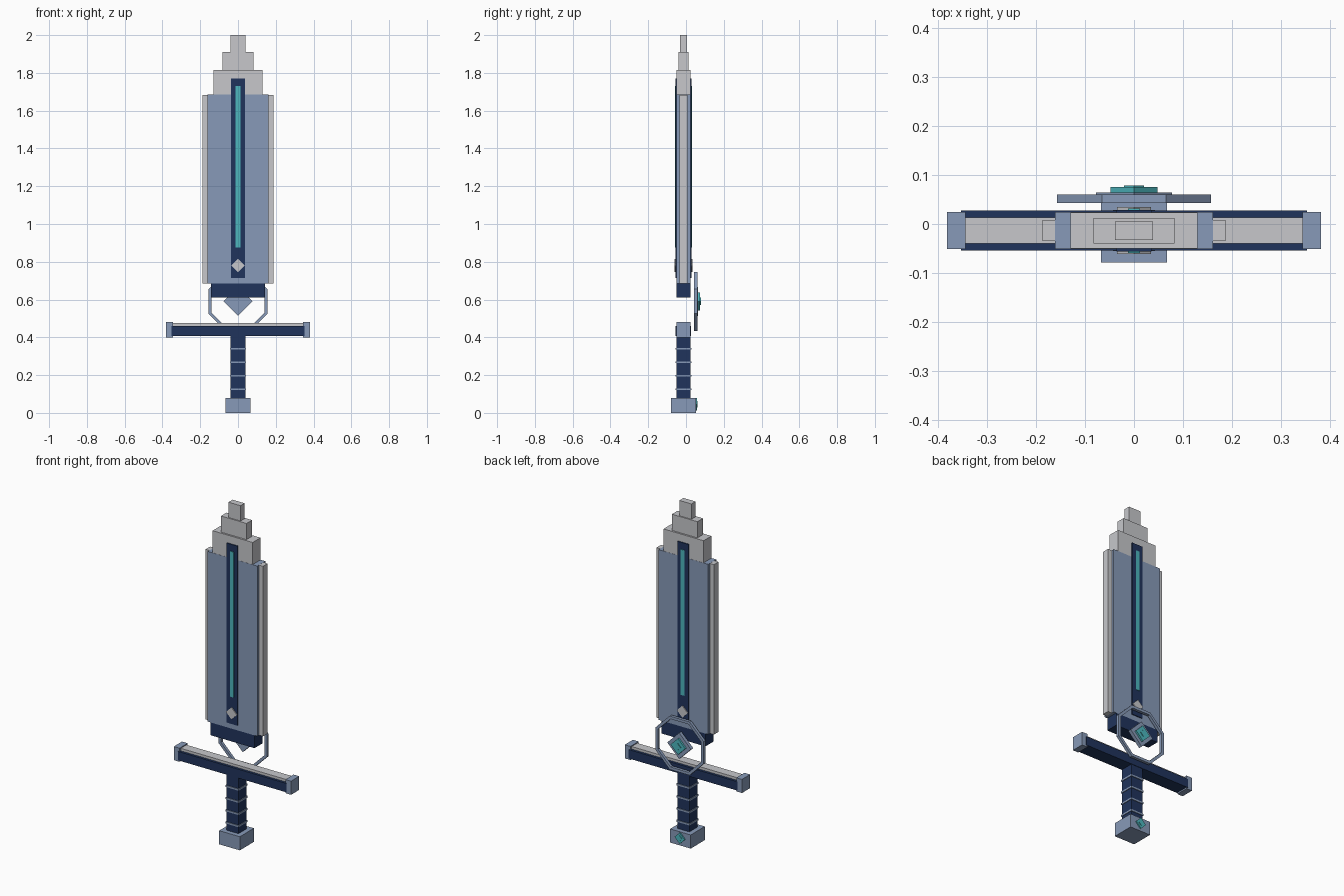
import bpy, bmesh, math
from mathutils import Matrix, Vector

cube = bpy.data.objects.get("Cube")
if cube:
    bpy.data.objects.remove(cube, do_unlink=True)

CY = -0.0135  # depth centre of the sword body


def material(name, rgb):
    m = bpy.data.materials.new(name)
    m.use_nodes = True
    m.diffuse_color = (*rgb, 1)
    bsdf = m.node_tree.nodes["Principled BSDF"]
    bsdf.inputs["Base Color"].default_value = (*rgb, 1)
    bsdf.inputs["Roughness"].default_value = 0.7
    return m


STEEL = material("blue_steel", (0.245, 0.323, 0.479))
SILVER = material("pale_silver", (0.57, 0.575, 0.60))
NAVY = material("navy", (0.0144, 0.0343, 0.107))
TEAL = material("teal_glow", (0.074, 0.468, 0.515))


def finish(name, bm, mat):
    bmesh.ops.recalc_face_normals(bm, faces=bm.faces)
    me = bpy.data.meshes.new(name)
    bm.to_mesh(me)
    bm.free()
    me.materials.append(mat)
    ob = bpy.data.objects.new(name, me)
    bpy.context.collection.objects.link(ob)
    return ob


def box(name, mat, hx, hy, z0, z1, x=0, y=CY):
    """Box given by half width, half depth and height range."""
    bm = bmesh.new()
    bmesh.ops.create_cube(bm, size=1, matrix=Matrix.Translation((x, y, (z0 + z1) / 2))
                          @ Matrix.Diagonal((2 * hx, 2 * hy, z1 - z0, 1)))
    return finish(name, bm, mat)


def diamond(name, mat, r, y0, y1, z):
    """Square plate standing on its corner, facing along y."""
    bm = bmesh.new()
    m = (Matrix.Translation((0, (y0 + y1) / 2, z)) @ Matrix.Rotation(math.pi / 4, 4, 'Y')
         @ Matrix.Diagonal((r * math.sqrt(2), y1 - y0, r * math.sqrt(2), 1)))
    bmesh.ops.create_cube(bm, size=1, matrix=m)
    return finish(name, bm, mat)


# Pommel with a gem on its back
box("pommel", STEEL, 0.067, 0.0655, 0, 0.08)
diamond("pommel_gem", TEAL, 0.033, 0.05, 0.059, 0.045)
diamond("pommel_gem_centre", TEAL, 0.017, 0.055, 0.062, 0.045)

# Grip and its bands
box("grip", NAVY, 0.039, 0.038, 0.08, 0.415)
for i in range(4):
    z = 0.125 + i * 0.0715
    box(f"grip_band_{i + 1}", STEEL, 0.043, 0.042, z - 0.005, z + 0.005)

# Crossguard
box("guard_bar", NAVY, 0.353, 0.041, 0.408, 0.46)
box("guard_top_strip", SILVER, 0.345, 0.0265, 0.455, 0.475)
for side, s in (("left", 1), ("right", -1)):
    box(f"guard_cap_{side}", STEEL, 0.0185, 0.038, 0.40, 0.48, x=s * 0.3625)

# Blade
box("blade_collar", NAVY, 0.143, 0.0375, 0.61, 0.685)
box("blade_body", STEEL, 0.161, 0.0375, 0.685, 1.685)
for side, s in (("left", 1), ("right", -1)):
    box(f"blade_edge_{side}", SILVER, 0.0155, 0.0215, 0.685, 1.684, x=s * 0.1715)

# Stepped tip
for i, (hx, hy, z0, z1) in enumerate([(0.13, 0.0365, 1.67, 1.815),
                                      (0.083, 0.026, 1.815, 1.91),
                                      (0.039, 0.019, 1.91, 2.0)]):
    box(f"blade_tip_step_{i + 1}", SILVER, hx, hy, z0, z1)

# Inlay running through both faces of the blade
box("blade_inlay", NAVY, 0.036, 0.0425, 0.715, 1.77)
box("blade_glow_strip", TEAL, 0.012, 0.0455, 0.875, 1.73)
diamond("blade_stud", SILVER, 0.035, CY - 0.048, CY + 0.048, 0.78)

# Octagonal ring floating behind the gap
RING_Z = 0.59
bm = bmesh.new()
loops = []
for k in range(8):
    a = math.pi / 8 + k * math.pi / 4
    d = Vector((math.cos(a), 0, math.sin(a))) / math.cos(math.pi / 8)
    loops.append([bm.verts.new(d * r + Vector((0, y, RING_Z)))
                  for r, y in ((0.157, 0.043), (0.157, 0.06), (0.141, 0.06), (0.141, 0.043))])
for k in range(8):
    p, q = loops[k], loops[(k + 1) % 8]
    for j in range(4):
        bm.faces.new((p[j], p[(j + 1) % 4], q[(j + 1) % 4], q[j]))
finish("ring", bm, STEEL)

# Layered gem in the ring
diamond("ring_gem_setting", STEEL, 0.077, 0.043, 0.064, RING_Z)
diamond("ring_gem", TEAL, 0.048, 0.06, 0.075, RING_Z)
diamond("ring_gem_centre", TEAL, 0.02, 0.07, 0.079, RING_Z)
